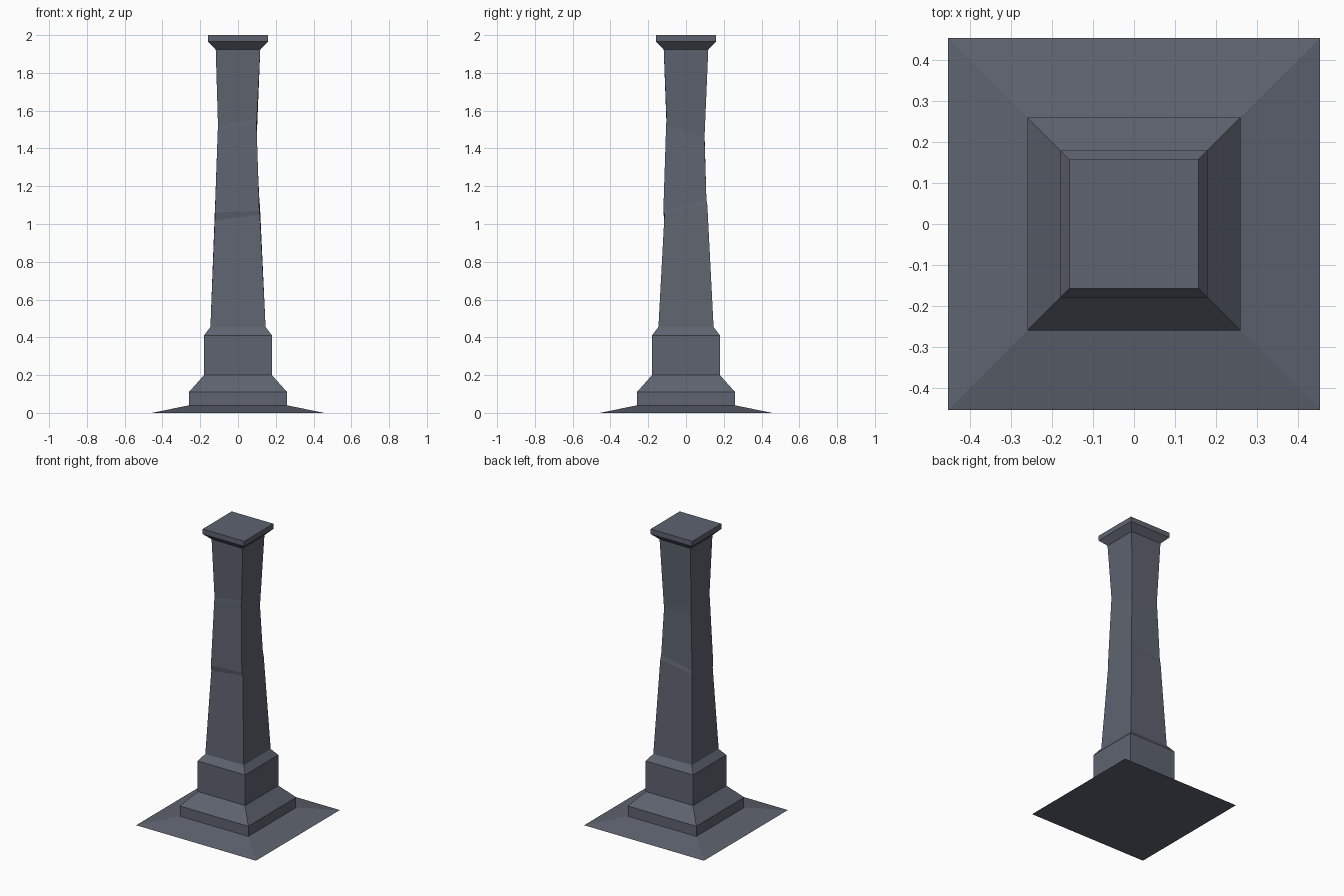
import bpy, bmesh

if "Cube" in bpy.data.objects:
    bpy.data.objects.remove(bpy.data.objects["Cube"])

stone = bpy.data.materials.new("slate_stone")
stone.diffuse_color = (0.112, 0.126, 0.16, 1)
stone.use_nodes = True
stone.node_tree.nodes["Principled BSDF"].inputs["Base Color"].default_value = stone.diffuse_color


def square(z, h):
    """Level square ring with half-width h."""
    return ((z,) * 4, -h, h, -h, h)


def loft(name, rings):
    """Join four-cornered rings (corner heights, x range, y range) into a closed solid."""
    bm = bmesh.new()
    loops = []
    for zs, x0, x1, y0, y1 in rings:
        corners = ((x0, y0), (x1, y0), (x1, y1), (x0, y1))
        loops.append([bm.verts.new((x, y, z)) for (x, y), z in zip(corners, zs)])
    for a, b in zip(loops, loops[1:]):
        for i in range(4):
            j = (i + 1) % 4
            bm.faces.new((a[i], a[j], b[j], b[i]))
    bm.faces.new(loops[0][::-1])
    bm.faces.new(loops[-1])
    bmesh.ops.recalc_face_normals(bm, faces=bm.faces)
    mesh = bpy.data.meshes.new(name)
    bm.to_mesh(mesh)
    bm.free()
    mesh.materials.append(stone)
    obj = bpy.data.objects.new(name, mesh)
    bpy.context.collection.objects.link(obj)


# Flared foot and stepped plinth
loft("stepped_base", [square(z, h) for z, h in (
    (0, 0.455), (0.04, 0.26), (0.11, 0.26), (0.20, 0.18), (0.41, 0.18), (0.455, 0.146))])

# Waisted shaft with uneven, worn cuts across it
loft("shaft", [
    square(0.455, 0.146),
    ((1.02, 1.05, 1.10, 1.06), -0.123, 0.116, -0.114, 0.113),
    ((1.06, 1.07, 1.13, 1.08), -0.122, 0.113, -0.120, 0.108),
    ((1.50, 1.53, 1.45, 1.48), -0.107, 0.098, -0.105, 0.098),
    ((1.52, 1.56, 1.48, 1.52), -0.106, 0.100, -0.103, 0.099),
    square(1.925, 0.118)])

# Square cap with sloped underside
loft("cap", [square(z, h) for z, h in ((1.925, 0.118), (1.965, 0.158), (2.0, 0.158))])
